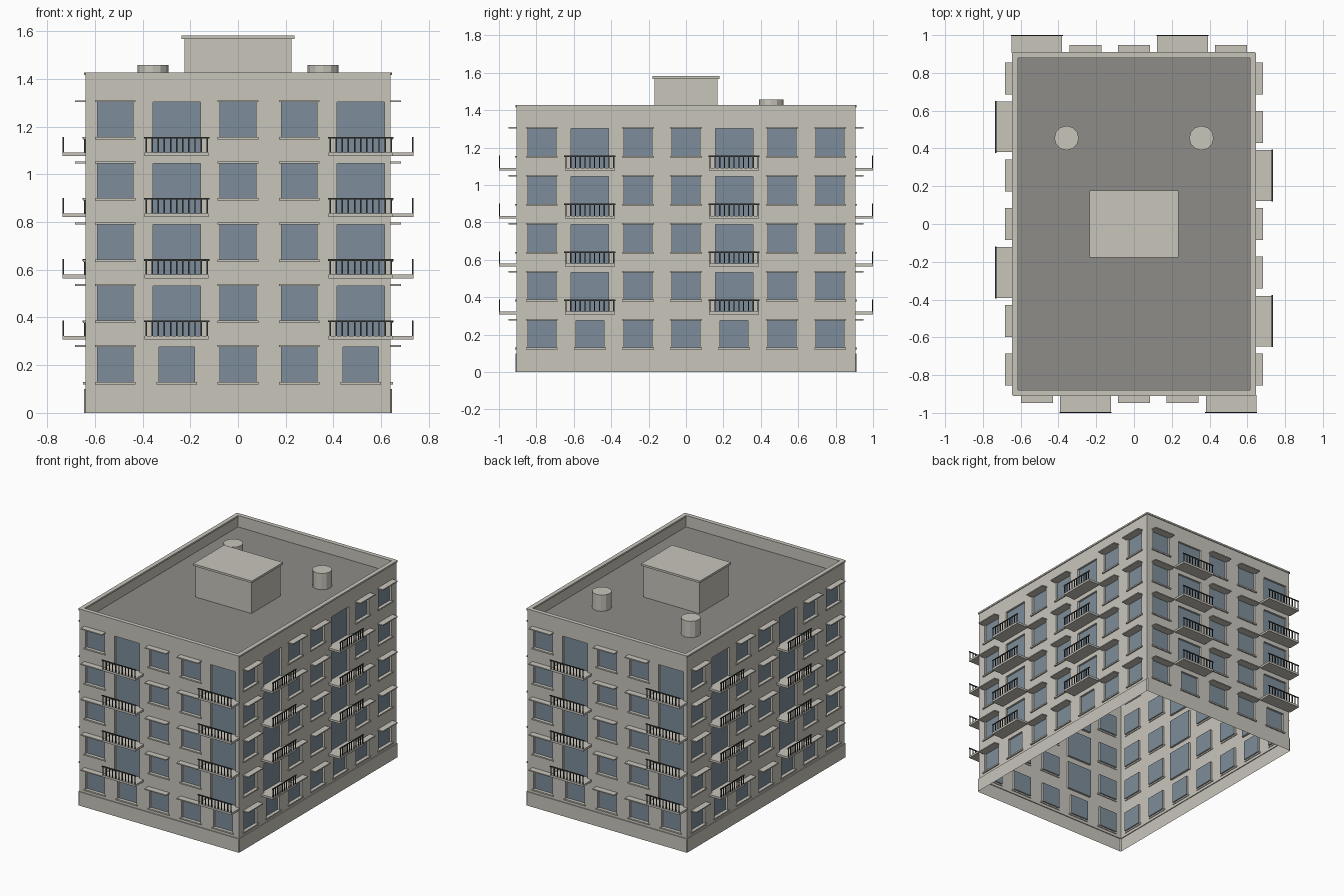
import bpy, bmesh, math
from mathutils import Matrix, Vector

if "Cube" in bpy.data.objects:
    bpy.data.objects.remove(bpy.data.objects["Cube"], do_unlink=True)


def material(name, rgb):
    m = bpy.data.materials.new(name)
    m.use_nodes = True
    m.diffuse_color = (*rgb, 1)
    m.node_tree.nodes["Principled BSDF"].inputs["Base Color"].default_value = (*rgb, 1)
    return m


PLASTER = material("warm grey plaster", (0.58, 0.56, 0.50))
GLASS = material("blue grey glass", (0.205, 0.266, 0.325))
ROOF = material("grey roofing", (0.27, 0.265, 0.25))
IRON = material("dark iron", (0.045, 0.045, 0.043))

HALF_X, HALF_Y = 0.64, 0.905
BASE, TOP, DECK = 0.10, 1.415, 1.34
FLOORS, PITCH, HEAD = 5, 0.2565, 0.276    # HEAD: window head of the ground floor
BAY, WIN_W, WIN_H = 0.257, 0.15, 0.146
DOOR_W, DOOR_H = 0.20, 0.21
REVEAL = 0.015
BALCONY_W, BALCONY_D, RAIL_H = 0.268, 0.095, 0.065
BALCONY_BAYS = (1, 4)


def finish(name, bm, *mats):
    me = bpy.data.meshes.new(name)
    bm.to_mesh(me)
    bm.free()
    for m in mats:
        me.materials.append(m)
    ob = bpy.data.objects.new(name, me)
    bpy.context.collection.objects.link(ob)
    return ob


def add_box(bm, x, y, z, M=Matrix()):
    """Box from (min, max) pairs, moved by M."""
    lo, hi = Vector((x[0], y[0], z[0])), Vector((x[1], y[1], z[1]))
    scale = Matrix.Diagonal((*(hi - lo), 1))
    bmesh.ops.create_cube(bm, size=1, matrix=M @ Matrix.Translation((lo + hi) / 2) @ scale)


def quad(bm, pts, M, mat=0):
    f = bm.faces.new([bm.verts.new(M @ Vector(p)) for p in pts])
    f.material_index = mat


def sweep(name, profile, mat):
    """Sweep (offset, height) points around the footprint, corners clipped."""
    bm = bmesh.new()
    loops = []
    for off, z in profile:
        c = max(off, 0)
        x, y = HALF_X + off, HALF_Y + off
        pts = [(x, c - y), (x, y - c), (x - c, y), (c - x, y),
               (-x, y - c), (-x, c - y), (c - x, -y), (x - c, -y)]
        loops.append([bm.verts.new((*p, z)) for p in pts])
    for a, b in zip(loops, loops[1:]):
        for i in range(8):
            j = (i + 1) % 8
            bm.faces.new((a[i], a[j], b[j], b[i]))
    bmesh.ops.remove_doubles(bm, verts=bm.verts, dist=1e-5)
    return finish(name, bm, mat)


def openings(bays):
    """Yield bay, floor, is_door and the rectangle of every opening."""
    for b in range(bays):
        u = (b - (bays - 1) / 2) * BAY
        for f in range(FLOORS):
            door = b in BALCONY_BAYS and f > 0
            w, h = (DOOR_W, DOOR_H) if door else (WIN_W, WIN_H)
            head = HEAD + f * PITCH
            yield b, f, door, (u - w / 2, u + w / 2, head - h, head)


def build_wall(side, bays, half, dist, M):
    holes = list(openings(bays))

    # Wall sheet with openings, reveals and recessed panes
    bm = bmesh.new()
    us = sorted({round(v, 4) for *_, r in holes for v in r[:2]} | {-half, half})
    zs = sorted({round(v, 4) for *_, r in holes for v in r[2:]} | {BASE, TOP})
    for u0, u1 in zip(us, us[1:]):
        for z0, z1 in zip(zs, zs[1:]):
            u, z = (u0 + u1) / 2, (z0 + z1) / 2
            if not any(r[0] < u < r[1] and r[2] < z < r[3] for *_, r in holes):
                quad(bm, [(u0, -dist, z0), (u1, -dist, z0), (u1, -dist, z1), (u0, -dist, z1)], M)
    for *_, (u0, u1, z0, z1) in holes:
        ring = [(u0, z0), (u1, z0), (u1, z1), (u0, z1)]
        inner = -dist + REVEAL
        quad(bm, [(u, inner, z) for u, z in ring], M, 1)
        for (ua, za), (ub, zb) in zip(ring, ring[1:] + ring[:1]):
            quad(bm, [(ua, -dist, za), (ub, -dist, zb), (ub, inner, zb), (ua, inner, za)], M)
    bmesh.ops.remove_doubles(bm, verts=bm.verts, dist=1e-4)
    finish(side + "_wall", bm, PLASTER, GLASS)

    sills, canopies, slabs, rails = (bmesh.new() for _ in range(4))
    for b, f, door, (u0, u1, z0, z1) in holes:
        if door:
            # Balcony slab, balusters and handrail
            c = (u0 + u1) / 2
            a, e = c - BALCONY_W / 2, c + BALCONY_W / 2
            out = -dist - BALCONY_D
            add_box(slabs, (a, e), (out, -dist), (z0 - 0.015, z0), M)
            add_box(rails, (a - 0.003, e + 0.003), (out, out + 0.006),
                    (z0 + RAIL_H - 0.007, z0 + RAIL_H), M)
            n = 10
            for i in range(n + 1):
                u = a + 0.006 + (e - a - 0.012) * i / n
                add_box(rails, (u - 0.003, u + 0.003), (out, out + 0.005),
                        (z0, z0 + RAIL_H - 0.007), M)
        else:
            # Sill below, and a thin canopy above unless a balcony covers it
            add_box(sills, (u0 - 0.01, u1 + 0.01), (-dist - 0.009, -dist + 0.005),
                    (z0 - 0.01, z0), M)
            if b not in BALCONY_BAYS:
                add_box(canopies, (u0 - 0.01, u1 + 0.01), (-dist - 0.043, -dist),
                        (z1, z1 + 0.008), M)
    finish(side + "_window_sills", sills, PLASTER)
    finish(side + "_window_canopies", canopies, PLASTER)
    finish(side + "_balcony_slabs", slabs, PLASTER)
    finish(side + "_balcony_railings", rails, IRON)


for k, side in enumerate(("front", "right", "back", "left")):
    turn = Matrix.Rotation(k * math.pi / 2, 4, "Z")
    if k % 2 == 0:
        build_wall(side, 5, HALF_X, HALF_Y, turn)
    else:
        build_wall(side, 7, HALF_Y, HALF_X, turn)

# Plinth and parapet
sweep("plinth", [(0.006, 0), (0.006, BASE), (0, BASE)], PLASTER)
sweep("parapet", [(0, TOP), (0.006, TOP), (0.006, 1.427), (-0.025, 1.427),
                  (-0.025, TOP), (-0.019, TOP), (-0.019, DECK)], PLASTER)

# Roof deck
bm = bmesh.new()
x, y = HALF_X - 0.019, HALF_Y - 0.019
quad(bm, [(-x, -y, DECK), (x, -y, DECK), (x, y, DECK), (-x, y, DECK)], Matrix())
finish("roof_deck", bm, ROOF)

# Stair house with its cap
bm = bmesh.new()
add_box(bm, (-0.225, 0.225), (-0.168, 0.168), (DECK, 1.567))
add_box(bm, (-0.236, 0.236), (-0.178, 0.178), (1.567, 1.582))
finish("stair_house", bm, PLASTER)

# Roof vents
for name, sx in (("left_roof_vent", 1), ("right_roof_vent", -1)):
    bm = bmesh.new()
    bmesh.ops.create_cone(bm, cap_ends=True, segments=12, radius1=0.065, radius2=0.065,
                          depth=1.458 - DECK,
                          matrix=Matrix.Translation((sx * 0.357, 0.455, (1.458 + DECK) / 2)))
    finish(name, bm, PLASTER)
